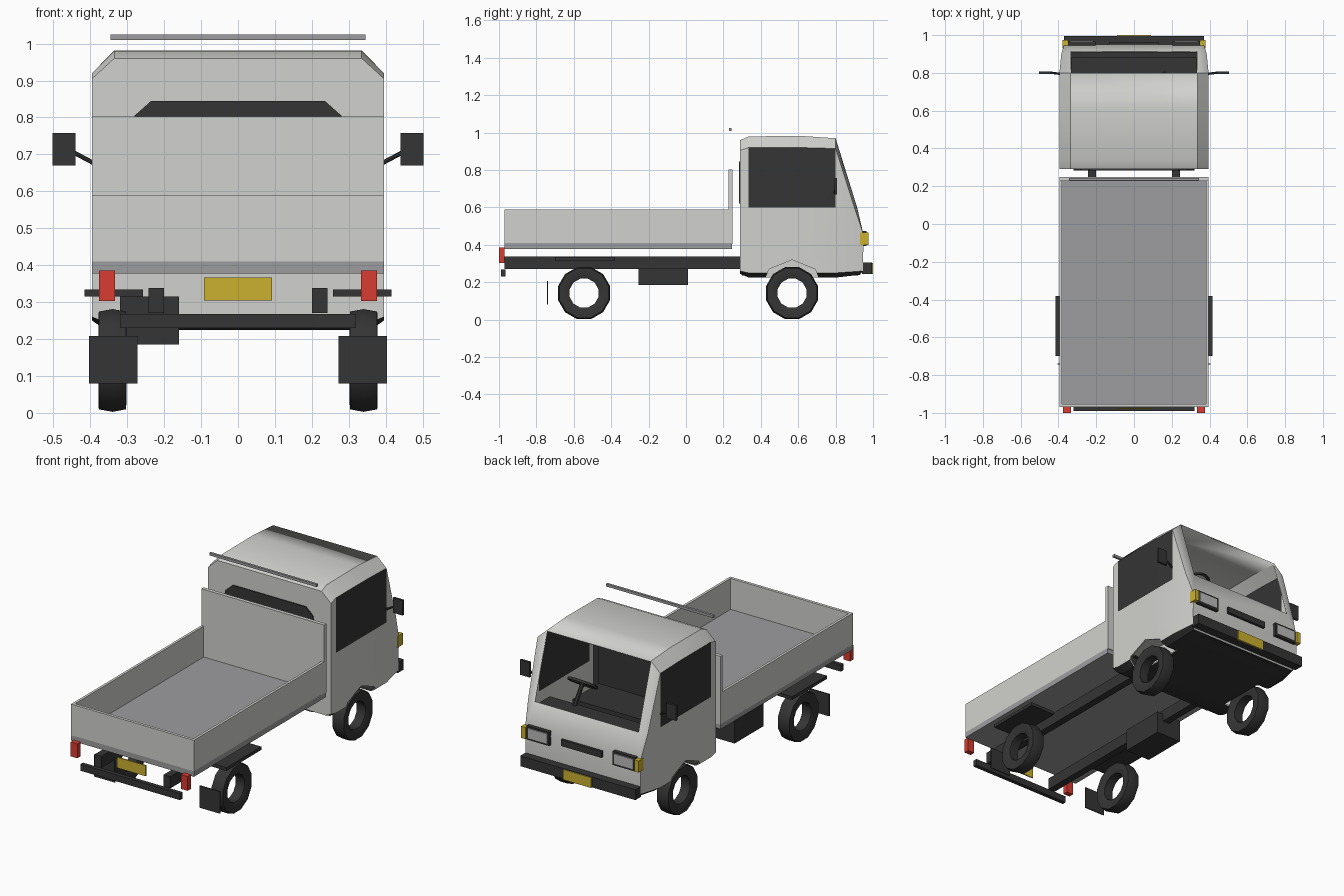
import bpy, bmesh, math
from mathutils import Vector, Matrix

cube = bpy.data.objects.get("Cube")
if cube:
    bpy.data.objects.remove(cube, do_unlink=True)


def material(name, r, g, b):
    m = bpy.data.materials.new(name)
    m.use_nodes = True
    m.diffuse_color = (r, g, b, 1)
    m.node_tree.nodes["Principled BSDF"].inputs["Base Color"].default_value = (r, g, b, 1)
    return m


BODY = material("body_light_grey", .64, .64, .62)
DARK = material("dark_plastic", .035, .035, .035)
DECK = material("deck_grey", .34, .34, .35)
RED = material("lamp_red", .68, .045, .03)
YELLOW = material("signal_yellow", .6, .44, .03)
LENS = material("lens_grey", .5, .5, .5)


def finish(bm, name, *mats):
    bmesh.ops.recalc_face_normals(bm, faces=bm.faces)
    mesh = bpy.data.meshes.new(name)
    bm.to_mesh(mesh)
    bm.free()
    for m in mats:
        mesh.materials.append(m)
    ob = bpy.data.objects.new(name, mesh)
    bpy.context.collection.objects.link(ob)
    return ob


def box(name, mat, x, y, z):
    """Box from (low, high) ranges on each axis."""
    lo, hi = zip(x, y, z)
    bm = bmesh.new()
    bmesh.ops.create_cube(bm, size=1)
    for v in bm.verts:
        v.co = [hi[i] if v.co[i] > 0 else lo[i] for i in range(3)]
    return finish(bm, name, mat)


def pair(name, mat, x, y, z):
    """Two boxes mirrored across the centre line."""
    box("left_" + name, mat, x, y, z)
    box("right_" + name, mat, (-x[1], -x[0]), y, z)


def rod(name, mat, a, b, r):
    a, b = Vector(a), Vector(b)
    bm = bmesh.new()
    turn = (b - a).to_track_quat('Z', 'Y').to_matrix().to_4x4()
    bmesh.ops.create_cone(bm, cap_ends=True, segments=8, radius1=r, radius2=r,
                          depth=(b - a).length, matrix=Matrix.Translation((a + b) / 2) @ turn)
    return finish(bm, name, mat)


def lathe(name, mat, profile, steps, place):
    """Closed (radius, height) profile turned around local z."""
    bm = bmesh.new()
    rings = []
    for i in range(steps):
        t = math.tau * (i + .5) / steps
        rings.append([bm.verts.new((r * math.cos(t), r * math.sin(t), h)) for r, h in profile])
    n = len(profile)
    for i in range(steps):
        p, q = rings[i], rings[(i + 1) % steps]
        for j in range(n):
            k = (j + 1) % n
            bm.faces.new((p[j], q[j], q[k], p[k]))
    bm.transform(place)
    return finish(bm, name, mat)


def smooth(ob, angle):
    bpy.ops.object.select_all(action='DESELECT')
    ob.select_set(True)
    bpy.context.view_layer.objects.active = ob
    bpy.ops.object.shade_smooth_by_angle(angle=math.radians(angle))


# Cab shell: cross-sections lofted along y, rows run floor, sill, belt, window foot, window top, roof
def section(y, floor, sill, top, roof):
    return [(.36, y, floor), (.395, y, sill), (.395, y, .45), (.395, y, .6), (.395, y, top), (.335, y, roof)]


stations = [section(.29, .245, .26, .905, .96), section(.335, .225, .25, .92, .98),
            section(.62, .225, .25, .92, .982), section(.8, .225, .25, .915, .97),
            [(.35, .93, .24), (.37, .945, .26), (.37, .95, .45), (.385, .9, .6),
             (.395, .8, .915), (.335, .8, .97)]]
bm = bmesh.new()
rings = []
for s in stations:
    right = [bm.verts.new(p) for p in s]
    left = [bm.verts.new((-x, y, z)) for x, y, z in s]
    rings.append(right + left[::-1])
for p, q in zip(rings, rings[1:]):
    for j in range(12):
        k = (j + 1) % 12
        bm.faces.new((p[j], p[k], q[k], q[j]))
bm.faces.new(rings[0])
# Nose and pillars, leaving the windscreen open
f = rings[-1]
foot = [bm.verts.new((s * .335, .915, .6)) for s in (1, -1)]
bm.faces.new((f[0], f[1], f[10], f[11]))
bm.faces.new((f[1], f[2], f[9], f[10]))
bm.faces.new((f[2], foot[0], foot[1], f[9]))
for (a, b, c, d), e in zip(((2, 3, 4, 5), (9, 8, 7, 6)), foot):
    bm.faces.new((f[a], f[b], e))
    bm.faces.new((f[b], f[c], f[d], e))
bmesh.ops.remove_doubles(bm, verts=bm.verts, dist=.0005)
for face in bm.faces:
    c = face.calc_center_median()
    window = abs(c.x) > .39 and c.z > .6 and .335 < c.y < .8
    face.material_index = 1 if window or c.z < .25 else 0
cab = finish(bm, "cab", BODY, DARK)
smooth(cab, 25)
shell = cab.modifiers.new("shell", 'SOLIDIFY')
shell.thickness = .008
shell.offset = -1

# Wheel arches cut into the cab, backed by housings
for side, s in (("left", 1), ("right", -1)):
    cutter = rod(side + "_arch_cutter", BODY, (s * .29, .567, .145), (s * .45, .567, .145), .175)
    cutter.hide_render = True
    cutter.hide_viewport = True
    cutter.display_type = 'WIRE'
    cut = cab.modifiers.new(side + "_arch", 'BOOLEAN')
    cut.object = cutter
    cut.solver = 'EXACT'
pair("wheel_housing", BODY, (.27, .285), (.4, .735), (.226, .32))
pair("housing_top", BODY, (.27, .385), (.4, .735), (.318, .326))

# Rear window and cab interior
bm = bmesh.new()
corners = [(-.32, .62), (.32, .62), (.28, .805), (.235, .845), (-.235, .845), (-.28, .805)]
pane = bm.faces.new([bm.verts.new((x, .284, z)) for x, z in corners])
push = bmesh.ops.extrude_face_region(bm, geom=[pane])
bmesh.ops.translate(bm, vec=(0, .007, 0), verts=[v for v in push["geom"] if isinstance(v, bmesh.types.BMVert)])
finish(bm, "rear_window", DARK)
box("rear_lining", DARK, (-.38, .38), (.3, .306), (.26, .9))
box("cab_floor", DARK, (-.27, .27), (.3, .92), (.235, .245))
box("bench_seat", DARK, (-.31, .31), (.36, .6), (.33, .5))
box("seat_back", DARK, (-.31, .31), (.31, .36), (.45, .74))
box("dashboard", DARK, (-.33, .33), (.78, .885), (.48, .58))
tilt = Matrix.Translation((.16, .72, .68)) @ Matrix.Rotation(math.radians(35), 4, 'X')
rim = [(.078 + .009 * math.cos(a), .009 * math.sin(a)) for a in (i * math.tau / 6 for i in range(6))]
smooth(lathe("steering_wheel", DARK, rim, 16, tilt), 60)
rod("wheel_spoke", DARK, tilt @ Vector((-.075, 0, 0)), tilt @ Vector((.075, 0, 0)), .01)
rod("steering_column", DARK, (.16, .72, .68), (.16, .82, .54), .012)

# Nose details
box("front_bumper", DARK, (-.37, .37), (.94, .994), (.245, .305))
box("front_plate", YELLOW, (-.09, .09), (.993, 1), (.243, .302))
box("front_grille", DARK, (-.13, .13), (.945, .964), (.415, .452))
pair("headlight_frame", DARK, (.205, .35), (.94, .966), (.395, .475))
pair("headlight_lens", LENS, (.215, .34), (.965, .972), (.405, .465))
pair("indicator", YELLOW, (.35, .378), (.93, .975), (.4, .467))

# Mirrors
pair("mirror", DARK, (.44, .502), (.795, .808), (.67, .758))
for side, s in (("left", 1), ("right", -1)):
    rod(side + "_mirror_arm", DARK, (s * .39, .795, .676), (s * .45, .802, .708), .006)

# Load bed
box("deck", DECK, (-.395, .395), (-.97, .245), (.378, .41))
pair("side_board", BODY, (.38, .395), (-.97, .245), (.405, .59))
box("tail_board", BODY, (-.38, .38), (-.97, -.953), (.405, .59))
box("head_board", BODY, (-.395, .395), (.228, .249), (.405, .803))
box("load_bar", DECK, (-.345, .345), (.229, .243), (1.01, 1.025))

# Chassis
pair("chassis_rail", DARK, (.2, .243), (-.97, .3), (.27, .338))
box("rear_bumper", DARK, (-.32, .32), (-.99, -.966), (.23, .268))
box("fuel_tank", DARK, (-.32, -.16), (-.255, .01), (.185, .315))
box("rear_plate", YELLOW, (-.092, .092), (-.98, -.973), (.304, .366))
pair("tail_light", RED, (.333, .376), (-1, -.97), (.303, .386))
pair("rear_fender", DARK, (.257, .416), (-.7, -.38), (.315, .334))
pair("mud_flap", DARK, (.272, .404), (-.744, -.738), (.08, .208))

# Tyres
tyre = [(.08, -.028), (.105, -.038), (.137, -.037), (.144, 0), (.137, .037), (.105, .038), (.08, .028)]
for end, y in (("front", .567), ("rear", -.545)):
    for side, s in (("left", 1), ("right", -1)):
        place = Matrix.Translation((s * .34, y, .142)) @ Matrix.Rotation(math.pi / 2, 4, 'Y')
        smooth(lathe(end + "_" + side + "_tyre", DARK, tyre, 12, place), 40)
